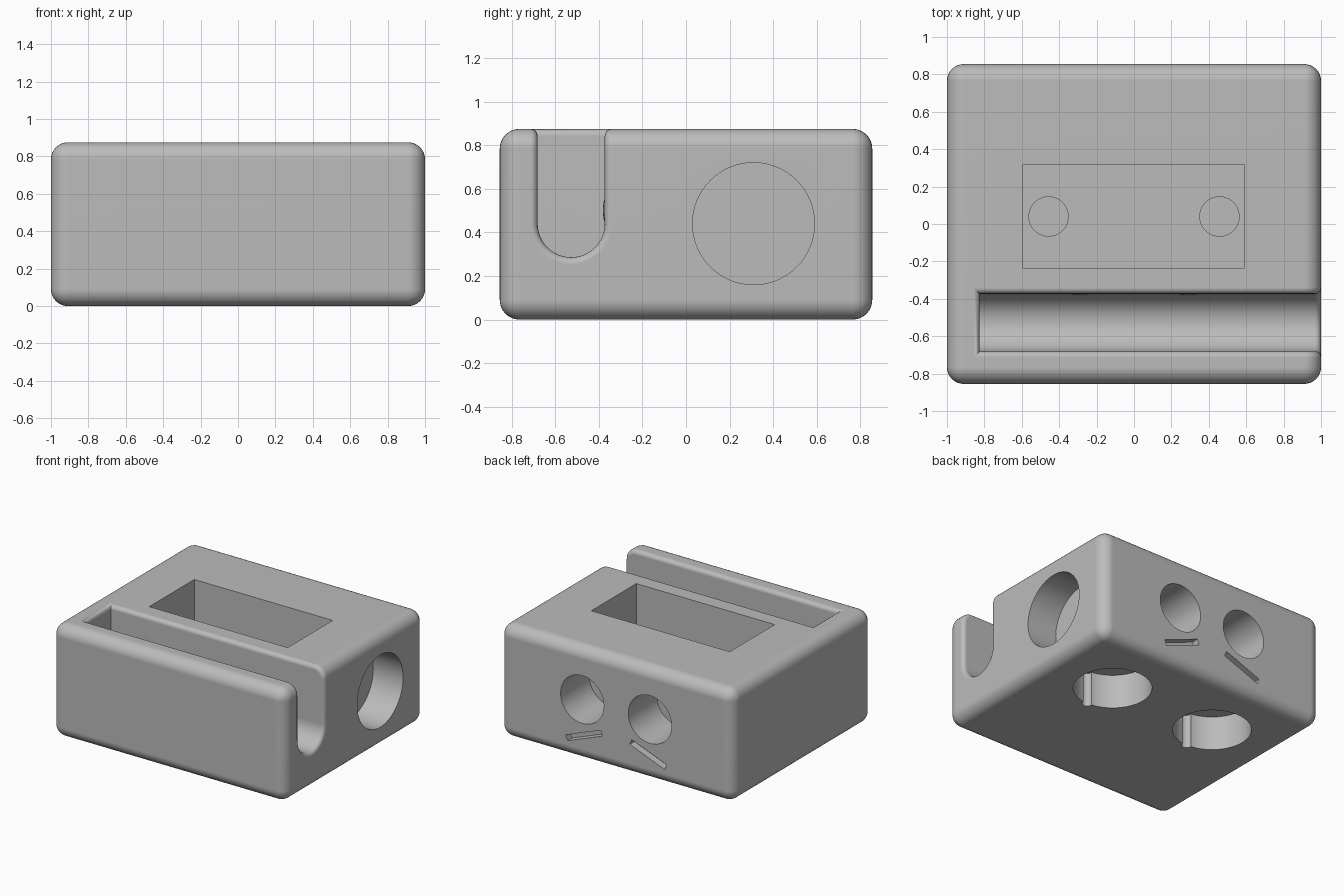
import bpy, bmesh, math
from mathutils import Matrix, Vector

old = bpy.data.objects.get("Cube")
if old:
    bpy.data.objects.remove(old, do_unlink=True)

HEIGHT, HALF_Y, MID_Z = 0.875, 0.855, 0.44

grey = bpy.data.materials.new("plain_grey")
grey.use_nodes = True
grey.diffuse_color = (0.5, 0.5, 0.5, 1)
grey.node_tree.nodes["Principled BSDF"].inputs["Base Color"].default_value = (0.5, 0.5, 0.5, 1)


def make_object(name, bm):
    bmesh.ops.recalc_face_normals(bm, faces=bm.faces[:])
    mesh = bpy.data.meshes.new(name)
    bm.to_mesh(mesh)
    bm.free()
    mesh.materials.append(grey)
    obj = bpy.data.objects.new(name, mesh)
    bpy.context.collection.objects.link(obj)
    return obj


def box(name, low, high, turn=0):
    """Box between two corners, turned about its own y axis."""
    low, high = Vector(low), Vector(high)
    bm = bmesh.new()
    bmesh.ops.create_cube(bm, size=1, matrix=Matrix.Translation((low + high) / 2)
                          @ Matrix.Rotation(turn, 4, 'Y')
                          @ Matrix.Diagonal((high - low).to_4d()))
    return make_object(name, bm)


def rod(name, start, end, radius):
    """Cylinder between two points."""
    start, end = Vector(start), Vector(end)
    axis = end - start
    bm = bmesh.new()
    bmesh.ops.create_cone(bm, cap_ends=True, segments=64, radius1=radius, radius2=radius,
                          depth=axis.length, matrix=Matrix.Translation((start + end) / 2)
                          @ axis.to_track_quat('Z', 'Y').to_matrix().to_4x4())
    return make_object(name, bm)


def combine(target, tool, operation='DIFFERENCE'):
    """Apply a boolean and remove the tool."""
    mod = target.modifiers.new("cut", 'BOOLEAN')
    mod.operation, mod.solver, mod.object = operation, 'EXACT', tool
    bpy.context.view_layer.objects.active = target
    bpy.ops.object.modifier_apply(modifier=mod.name)
    bpy.data.objects.remove(tool, do_unlink=True)


# rounded block
block = box("holder_block", (-1, -HALF_Y, 0), (1, HALF_Y, HEIGHT))
bm = bmesh.new()
bm.from_mesh(block.data)
bmesh.ops.bevel(bm, geom=bm.edges[:], offset=0.09, segments=8, profile=0.5, affect='EDGES')
bm.to_mesh(block.data)
bm.free()

# round-bottomed trough, open at one end
TROUGH_Y, TROUGH_R, TROUGH_END = -0.527, 0.154, -0.825
profile = [(TROUGH_Y + TROUGH_R, 1.2)]
for i in range(25):
    a = -math.pi * i / 24
    profile.append((TROUGH_Y + TROUGH_R * math.cos(a), MID_Z + TROUGH_R * math.sin(a)))
profile.append((TROUGH_Y - TROUGH_R, 1.2))
bm = bmesh.new()
face = bm.faces.new([bm.verts.new((TROUGH_END, y, z)) for y, z in profile])
sweep = bmesh.ops.extrude_face_region(bm, geom=[face])
bmesh.ops.translate(bm, vec=(2.2, 0, 0),
                    verts=[g for g in sweep["geom"] if isinstance(g, bmesh.types.BMVert)])
combine(block, make_object("trough_cutter", bm))

# soften the trough rim
bm = bmesh.new()
bm.from_mesh(block.data)
bmesh.ops.remove_doubles(bm, verts=bm.verts[:], dist=0.0001)
rim = [e for e in bm.edges if len(e.link_faces) == 2
       and e.calc_face_angle_signed(0) > math.radians(50)]
bmesh.ops.bevel(bm, geom=rim, offset=0.032, segments=4, profile=0.5,
                affect='EDGES', clamp_overlap=False)
bm.to_mesh(block.data)
bm.free()

# top pocket and blind round hole in the side
combine(block, box("pocket_cutter", (-0.595, -0.235, MID_Z), (0.59, 0.315, 1.2)))
combine(block, rod("side_hole_cutter", (0.745, 0.31, MID_Z), (1.3, 0.31, MID_Z), 0.28))

for side in (-1, 1):
    x = side * 0.457
    # small recesses in the pocket floor
    combine(block, rod("recess_cutter", (x, 0.04, 0.3), (x, 0.04, 0.6), 0.105))
    # blind holes underneath, each with a narrow groove
    combine(block, rod("base_hole_cutter", (x, 0.31, -0.3), (x, 0.31, 0.265), 0.278))
    combine(block, rod("groove_cutter", (x, 0.03, -0.3), (x, 0.03, 0.264), 0.037))
    # back holes and slanted slots
    x = side * 0.29
    combine(block, rod("back_hole_cutter", (x, 0.505, 0.475), (x, 1.2, 0.475), 0.185))
    x = side * 0.275
    combine(block, box("slot_cutter", (x - 0.16, 0.8, 0.178), (x + 0.16, 1.1, 0.222),
                       turn=side * math.radians(21)))

# smooth rounded edges, crisp cuts
bpy.ops.object.select_all(action='DESELECT')
block.select_set(True)
bpy.context.view_layer.objects.active = block
bpy.ops.object.shade_smooth_by_angle(angle=math.radians(30))
weighted = block.modifiers.new("even_shading", 'WEIGHTED_NORMAL')
weighted.keep_sharp = True

# shallow grip bumps on the trough wall
for label, side in (("right", -1), ("left", 1)):
    bm = bmesh.new()
    bmesh.ops.create_uvsphere(bm, u_segments=24, v_segments=12, radius=0.05,
                              matrix=Matrix.Translation((side * 0.29, -0.373, 0.5))
                              @ Matrix.Diagonal((1, 0.16, 1, 1)))
    bump = make_object("grip_bump_" + label, bm)
    for poly in bump.data.polygons:
        poly.use_smooth = True
